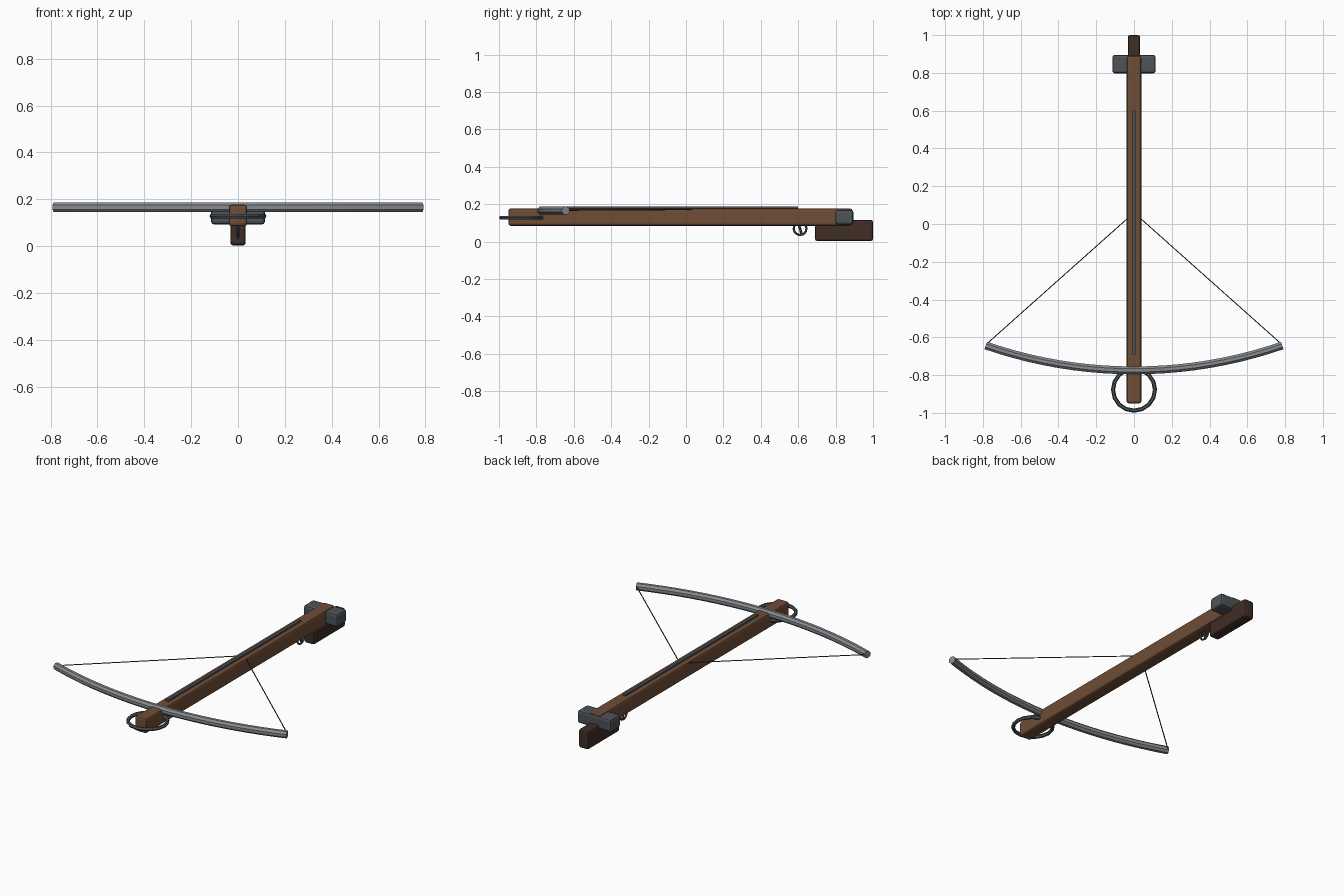
import bpy, math
from mathutils import Vector

if "Cube" in bpy.data.objects:
    bpy.data.objects.remove(bpy.data.objects["Cube"])


def material(name, rgb):
    m = bpy.data.materials.new(name)
    m.diffuse_color = (*rgb, 1)
    m.use_nodes = True
    m.node_tree.nodes["Principled BSDF"].inputs["Base Color"].default_value = m.diffuse_color
    return m


WOOD = material("wood", (0.16, 0.075, 0.038))
DARK_WOOD = material("dark_wood", (0.05, 0.027, 0.019))
IRON = material("dark_iron", (0.075, 0.088, 0.1))
STEEL = material("steel", (0.24, 0.26, 0.28))
CORD = material("cord", (0.06, 0.055, 0.05))


def finish(ob, name, mat):
    ob.name = name
    ob.data.materials.append(mat)
    return ob


def box(name, mat, x, y, z, bevel=0.0):
    """Box from (min, max) pairs, with optional rounded edges."""
    bpy.ops.mesh.primitive_cube_add(
        size=1, location=[(a + b) / 2 for a, b in (x, y, z)])
    ob = bpy.context.object
    ob.scale = [b - a for a, b in (x, y, z)]
    bpy.ops.object.transform_apply(location=False, rotation=False, scale=True)
    if bevel:
        mod = ob.modifiers.new("Bevel", 'BEVEL')
        mod.width, mod.segments = bevel, 2
    return finish(ob, name, mat)


def ring(name, mat, loc, major, minor, rot=(0, 0, 0), segs=16, sides=6):
    bpy.ops.mesh.primitive_torus_add(
        major_radius=major, minor_radius=minor, major_segments=segs,
        minor_segments=sides, location=loc, rotation=rot)
    return finish(bpy.context.object, name, mat)


def rod(name, mat, a, b, radius, sides=6):
    a, b = Vector(a), Vector(b)
    d = b - a
    bpy.ops.mesh.primitive_cylinder_add(
        vertices=sides, radius=radius, depth=d.length, location=(a + b) / 2,
        rotation=d.to_track_quat('Z', 'Y').to_euler())
    return finish(bpy.context.object, name, mat)


# Wooden tiller, butt and rear cross block
box("stock", WOOD, (-0.039, 0.039), (-0.95, 0.89), (0.085, 0.177), 0.012)
box("butt", DARK_WOOD, (-0.033, 0.033), (0.69, 1.0), (0.003, 0.117), 0.012)
box("cross_block", IRON, (-0.115, 0.115), (0.798, 0.895), (0.092, 0.17), 0.013)

# Bolt rail along the top
box("bolt_rail", IRON, (-0.009, 0.009), (-0.69, 0.60), (0.165, 0.187))

# Curved bow: circular arc swept as an eight-sided tube
half, mid_y, tip_y, bow_z, bow_r = 0.785, -0.775, -0.643, 0.166, 0.0225
sag = tip_y - mid_y
R = (half ** 2 + sag ** 2) / (2 * sag)
sweep = math.asin(half / R)
N, SIDES = 20, 8
verts, faces = [], []
for i in range(N + 1):
    t = sweep * (2 * i / N - 1)
    for k in range(SIDES):
        p = 2 * math.pi * (k + 0.5) / SIDES
        r = R + bow_r * math.cos(p)
        verts.append((r * math.sin(t), mid_y + R - r * math.cos(t),
                      bow_z + bow_r * math.sin(p)))
for i in range(N):
    for k in range(SIDES):
        a, b = i * SIDES + k, i * SIDES + (k + 1) % SIDES
        faces.append((a, b, b + SIDES, a + SIDES))
faces.append(tuple(reversed(range(SIDES))))
faces.append(tuple(range(N * SIDES, (N + 1) * SIDES)))
mesh = bpy.data.meshes.new("bow")
mesh.from_pydata(verts, [], faces)
bow = bpy.data.objects.new("bow", mesh)
bpy.context.collection.objects.link(bow)
finish(bow, "bow", STEEL)

# Drawn string, one half per side
for side, s in (("left", -1), ("right", 1)):
    rod("string_" + side, CORD, (s * 0.78, -0.635, 0.168), (0, 0.06, 0.172), 0.003)

# Foot stirrup, trigger guard and trigger
ring("stirrup", IRON, (0, -0.877, 0.128), 0.111, 0.011)
ring("trigger_guard", IRON, (0, 0.61, 0.07), 0.034, 0.006,
     (0, math.pi / 2, 0))
rod("trigger", IRON, (0, 0.602, 0.095), (0, 0.618, 0.042), 0.007)

# Consistent outward normals
for ob in bpy.context.scene.objects:
    bpy.ops.object.select_all(action='DESELECT')
    bpy.context.view_layer.objects.active = ob
    ob.select_set(True)
    bpy.ops.object.mode_set(mode='EDIT')
    bpy.ops.mesh.select_all(action='SELECT')
    bpy.ops.mesh.normals_make_consistent(inside=False)
    bpy.ops.object.mode_set(mode='OBJECT')
